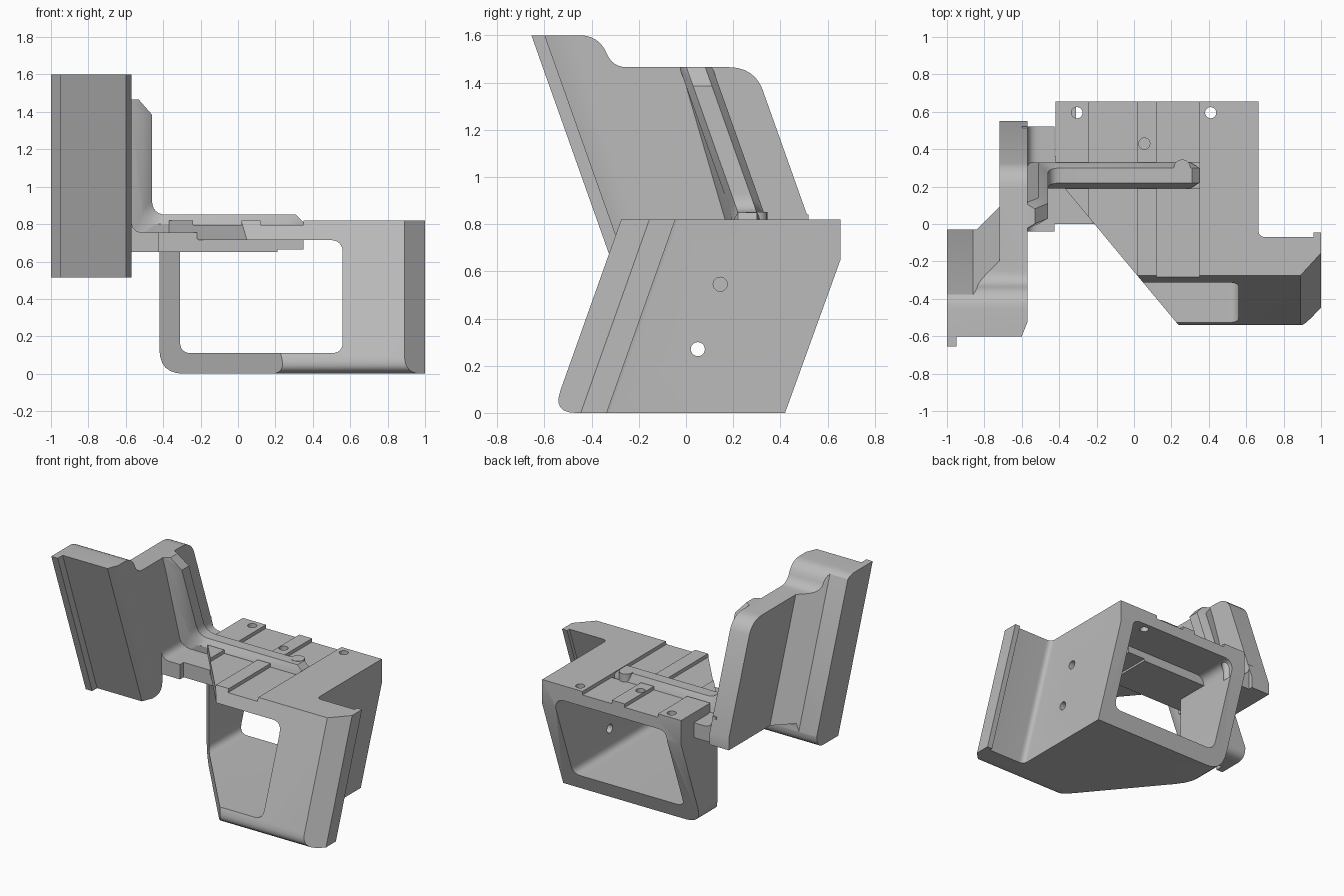
import bpy, bmesh, math
from mathutils import Vector

if "Cube" in bpy.data.objects:
    bpy.data.objects.remove(bpy.data.objects["Cube"], do_unlink=True)

TILT = 0.355  # sideways lean per unit of height

grey = bpy.data.materials.new("plain grey")
grey.use_nodes = True
grey.diffuse_color = (0.5, 0.5, 0.5, 1)
grey.node_tree.nodes["Principled BSDF"].inputs["Base Color"].default_value = (0.5, 0.5, 0.5, 1)


def rounded(corners, steps=6):
    """Polygon from (a, b) or (a, b, radius) corners."""
    out = []
    for i, c in enumerate(corners):
        p = Vector(c[:2])
        if len(c) == 2:
            out.append(p)
            continue
        a = p + (Vector(corners[i - 1][:2]) - p).normalized() * c[2]
        b = p + (Vector(corners[(i + 1) % len(corners)][:2]) - p).normalized() * c[2]
        for k in range(steps + 1):
            t = k / steps
            out.append(a * (1 - t) ** 2 + p * 2 * t * (1 - t) + b * t * t)
    return out


def loft(name, sections, axis, move=None):
    """Join equal polygons placed at levels along an axis, with caps."""
    bm = bmesh.new()
    rings = []
    for level, poly in sections:
        ring = []
        for a, b in poly:
            co = {"x": (level, a, b), "y": (a, level, b), "z": (a, b, level)}[axis]
            ring.append(bm.verts.new(move(*co) if move else co))
        rings.append(ring)
    for low, high in zip(rings, rings[1:]):
        for i in range(len(low)):
            j = (i + 1) % len(low)
            bm.faces.new((low[i], low[j], high[j], high[i]))
    bm.faces.new(rings[0])
    bm.faces.new(rings[-1])
    bmesh.ops.recalc_face_normals(bm, faces=bm.faces)
    mesh = bpy.data.meshes.new(name)
    bm.to_mesh(mesh)
    bm.free()
    mesh.materials.append(grey)
    obj = bpy.data.objects.new(name, mesh)
    bpy.context.collection.objects.link(obj)
    return obj


def prism(name, corners, axis, lo, hi, move=None):
    poly = rounded(corners)
    return loft(name, [(lo, poly), (hi, poly)], axis, move)


def box(name, x, y, z):
    return prism(name, [(x[0], y[0]), (x[1], y[0]), (x[1], y[1]), (x[0], y[1])], "z", *z)


def drill(axis, a, b, lo, hi, r=0.03):
    ring = [(a + r * math.cos(t * math.pi / 10), b + r * math.sin(t * math.pi / 10))
            for t in range(20)]
    return loft("drill", [(lo, ring), (hi, ring)], axis)


def carve(obj, tool, mode="DIFFERENCE"):
    tool.hide_render = True
    mod = obj.modifiers.new("carve", "BOOLEAN")
    mod.operation, mod.object, mod.solver = mode, tool, "EXACT"
    deps = bpy.context.evaluated_depsgraph_get()
    mesh = bpy.data.meshes.new_from_object(obj.evaluated_get(deps))
    obj.modifiers.clear()
    obj.data = mesh
    bpy.data.objects.remove(tool, do_unlink=True)


def lean_forward_down(x, y, z):
    return (x, y - TILT * (0.82 - z), z)


def lean_forward_up(x, y, z):
    return (x, y - TILT * (z - 0.515), z)


# Housing: leaning plan section, trimmed by side and front outlines
housing = prism("housing", [
    (-0.42, -0.275), (0.89, -0.275), (1, -0.155), (1, -0.045), (0.96, -0.045),
    (0.96, -0.07), (0.665, -0.07, 0.04), (0.665, 0.9), (-0.42, 0.9)],
    "z", 0, 0.82, lean_forward_down)
carve(housing, prism("side_outline", [
    (-0.566, 0, 0.1), (0.42, 0), (0.655, 0.65), (0.655, 0.9), (-0.246, 0.9)],
    "x", -1.2, 1.2), "INTERSECT")
carve(housing, prism("front_outline", [
    (-0.42, -0.0, 0.13), (1.2, -0.0), (1.2, 1), (-0.42, 1)], "y", -1, 1), "INTERSECT")
carve(housing, prism("opening", [
    (-0.31, 0.11, 0.06), (0.56, 0.11, 0.06), (0.56, 0.715, 0.07), (-0.31, 0.715, 0.07)],
    "y", -1, 1))
carve(housing, prism("corner_cut", [(-0.795, 0.7), (0.313, -0.63), (-0.8, -0.63)],
                     "z", -0.1, 1))

# Top grooves, rail slot and screw holes
for x in ((-0.24, 0.02), (0.12, 0.35)):
    carve(housing, box("groove", x, (-0.6, 0.8), (0.795, 0.9)))
carve(housing, box("rail_slot", (-0.6, 0.35), (0.19, 0.33), (0.76, 0.9)))
for x, y, floor in ((-0.305, 0.595, 0.6), (0.41, 0.595, 0.6), (0.055, 0.43, 0.75)):
    carve(housing, drill("z", x, y, floor, 0.9))
for y, z, floor in ((0.05, 0.27, 0.5), (0.145, 0.545, 0.6)):
    carve(housing, drill("x", y, z, floor, 0.8))

# Upright pad and its backing plate
pad = prism("upright_pad", [
    (-1, -0.27), (-0.95, -0.27), (-0.95, -0.215), (-0.6, -0.215), (-0.57, -0.14),
    (-0.57, 0.628), (-0.72, 0.628), (-0.72, 0.14), (-0.86, 0), (-1, 0)],
    "z", 0.4, 1.7, lean_forward_up)
carve(pad, prism("pad_outline", [
    (-0.9, 0.515), (-0.03, 0.515, 0.08), (-0.03, 0.65), (0.55, 0.65), (0.55, 0.735),
    (0.292, 1.465, 0.11), (-0.31, 1.465, 0.06), (-0.37, 1.6, 0.08), (-0.9, 1.6)],
    "x", -1.2, 0), "INTERSECT")

# Foot of the plate and the arm that reaches under the housing top
foot = prism("bracket_foot", [
    (-0.6, 0.65), (-0.425, 0.65), (-0.425, 0.755), (-0.57, 0.755, 0.065),
    (-0.57, 0.84), (-0.6, 0.84)], "y", -0.04, 0.52)
arm = prism("bracket_arm", [
    (-0.6, 0.65), (0.21, 0.65), (0.21, 0.665), (0.35, 0.665), (0.35, 0.72),
    (-0.22, 0.72), (-0.22, 0.755), (-0.6, 0.755)], "y", 0.0, 0.36)


# L-shaped rail with sloped flanks, running up the plate and over the housing
def rail_section(d):
    return rounded([
        (-0.6, 0.68), (-0.6, 1.465), (-0.53 - d, 1.465), (-0.46 - d, 1.385),
        (-0.46 - d, 0.85 - d, 0.08), (0.31 - d, 0.85 - d), (0.35 - d, 0.81 - d),
        (0.35 - d, 0.68)])


def lean_rail(x, y, z):
    return (x, y - TILT * max(0, z - 0.85), z)


rail = loft("rail", [(0.19, rail_section(0.05)), (0.22, rail_section(0)),
                     (0.30, rail_section(0)), (0.33, rail_section(0.05))], "y", lean_rail)

# Locking pin at the end of the rail
knob = drill("z", 0.257, 0.3, 0.79, 0.852, 0.045)
knob.name = "locking_pin"

# Smooth the fillets and keep the edges sharp
parts = [housing, pad, foot, arm, rail, knob]
bpy.ops.object.select_all(action="DESELECT")
for part in parts:
    part.select_set(True)
bpy.context.view_layer.objects.active = housing
bpy.ops.object.shade_smooth_by_angle(angle=math.radians(30))
